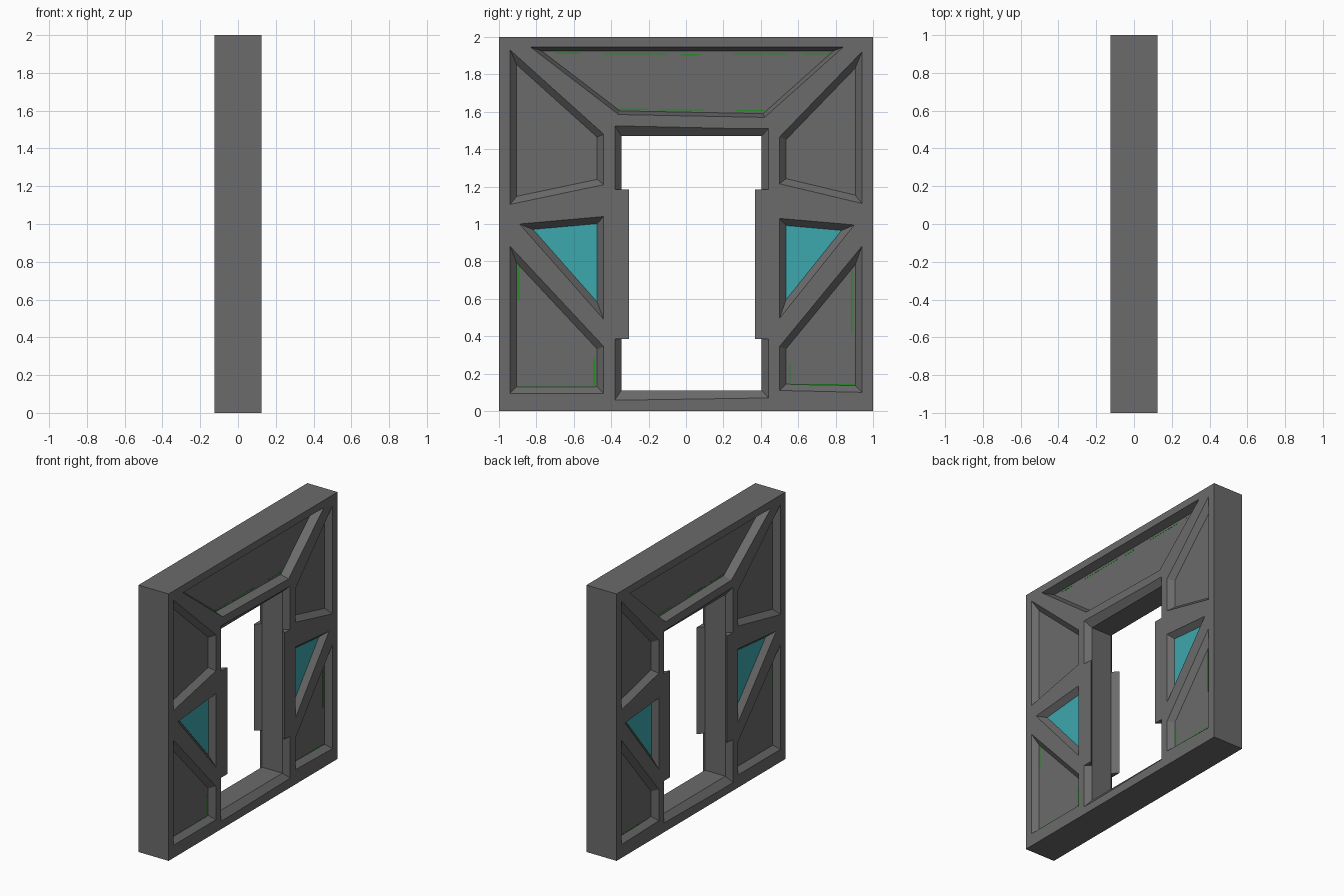
import bpy, bmesh
from mathutils import Vector

if "Cube" in bpy.data.objects:
    bpy.data.objects.remove(bpy.data.objects["Cube"])

HALF = 0.125      # half wall thickness
DEPTH = 0.04      # recess depth


def material(name, rgb):
    m = bpy.data.materials.new(name)
    m.diffuse_color = (*rgb, 1)
    m.use_nodes = True
    m.node_tree.nodes["Principled BSDF"].inputs["Base Color"].default_value = m.diffuse_color
    return m


GREY = material("grey_metal", (0.145, 0.145, 0.145))
CYAN = material("cyan_glass", (0.046, 0.39, 0.42))
GREEN = material("green_trim", (0.018, 0.27, 0.018))


def inset(poly, w):
    """Mitred inward offset of a convex (y, z) outline."""
    pts = [Vector(p) for p in poly]
    n = len(pts)
    area = sum(pts[i - 1].x * pts[i].y - pts[i].x * pts[i - 1].y for i in range(n))
    s = 1 if area > 0 else -1
    out = []
    for i in range(n):
        a = (pts[i] - pts[i - 1]).normalized()
        b = (pts[(i + 1) % n] - pts[i]).normalized()
        na, nb = Vector((-a.y, a.x)) * s, Vector((-b.y, b.x)) * s
        out.append(pts[i] + (na + nb) * (w / (1 + na.dot(nb))))
    return out


def loft(name, sections, mat):
    """Solid between two matching loops of 3D points."""
    bm = bmesh.new()
    r0, r1 = [[bm.verts.new(p) for p in s] for s in sections]
    n = len(r0)
    bm.faces.new(r0)
    bm.faces.new(r1)
    for i in range(n):
        bm.faces.new((r0[i - 1], r0[i], r1[i], r1[i - 1]))
    bmesh.ops.recalc_face_normals(bm, faces=bm.faces)
    me = bpy.data.meshes.new(name)
    bm.to_mesh(me)
    bm.free()
    me.materials.append(mat)
    ob = bpy.data.objects.new(name, me)
    bpy.context.collection.objects.link(ob)
    return ob


def prism(name, poly, x0, x1, mat):
    return loft(name, [[(x, p[0], p[1]) for p in poly] for x in (x0, x1)], mat)


cutters = []


def recess(outer, inner, side, depth):
    """Tapered cutter, continued slightly beyond the wall face."""
    ext = 0.01
    out = [Vector(o) + (Vector(o) - Vector(i)) * (ext / depth) for o, i in zip(outer, inner)]
    cutters.append(loft("recess_cutter", [
        [(side * (HALF + ext), p[0], p[1]) for p in out],
        [(side * (HALF - depth), p[0], p[1]) for p in inner]], GREY))


# Outlines in (y, z)
top_panel = [(-.83, 1.945), (.84, 1.945), (.42, 1.57), (-.36, 1.585)]
side_panels = [
    [(-.94, 1.93), (-.44, 1.48), (-.44, 1.21), (-.94, 1.105)],
    [(.94, 1.92), (.50, 1.465), (.50, 1.215), (.94, 1.11)],
    [(-.94, .88), (-.44, .345), (-.44, .095), (-.94, .095)],
    [(.94, .88), (.50, .345), (.50, .11), (.94, .10)],
]
windows = [[(-.89, 1.0), (-.44, 1.04), (-.44, .49)],
           [(.90, .995), (.50, 1.03), (.50, .495)]]
door_outer = [(-.38, .06), (.44, .07), (.44, 1.51), (-.38, 1.525)]
door_inner = [(-.345, .11), (.405, .11), (.405, 1.47), (-.345, 1.47)]

# Wall slab
wall = prism("wall", [(-1, 0), (1, 0), (1, 2), (-1, 2)], -HALF, HALF, GREY)

# Doorway tunnel, then recesses on both faces
cutters.append(prism("doorway_cutter", door_inner, -0.2, 0.2, GREY))
TOP_DEPTH = 0.06
for side in (1, -1):
    recess(door_outer, door_inner, side, DEPTH)
    recess(top_panel, inset(top_panel, .02), side, TOP_DEPTH)
    for p in side_panels + windows:
        recess(p, inset(p, .035), side, DEPTH)

for c in cutters:
    mod = wall.modifiers.new("cut", 'BOOLEAN')
    mod.operation = 'DIFFERENCE'
    mod.solver = 'EXACT'
    mod.object = c
bpy.context.view_layer.update()
cut_mesh = bpy.data.meshes.new_from_object(
    wall.evaluated_get(bpy.context.evaluated_depsgraph_get()))
wall.modifiers.clear()
wall.data = cut_mesh
for c in cutters:
    bpy.data.objects.remove(c)

# Green trim slivers: (y0, z0, y1, z1)
low_trim = [(-.9, .59, -.89, .79), (-.9, .125, -.49, .132), (-.495, .14, -.487, .28),
            (.882, .42, .89, .75), (.56, .138, .9, .145), (.552, .15, .56, .25)]
top_trim = [(-.70, 1.908, -.57, 1.916), (-.44, 1.905, -.1, 1.911), (-.03, 1.9, .07, 1.91),
            (.25, 1.905, .55, 1.911), (.62, 1.905, .77, 1.911),
            (-.37, 1.61, -.2, 1.617), (-.15, 1.607, .1, 1.613), (.27, 1.604, .42, 1.61)]

for side in (1, -1):
    floor = side * (HALF - DEPTH)
    # Triangular window panes
    for p in windows:
        prism("window_pane", inset(p, .035), floor - side * .002, floor + side * .002, CYAN)
    # Trim
    for trims, depth in ((low_trim, DEPTH), (top_trim, TOP_DEPTH)):
        f = side * (HALF - depth)
        for a, b, c, d in trims:
            prism("trim_strip", [(a, b), (c, b), (c, d), (a, d)],
                  f - side * .001, f + side * .001, GREEN)
    # Wedge-shaped door jambs
    for ys in ((-.38, -.305, -.345), (.44, .37, .405)):
        tri = [(side * HALF, ys[0]), (side * HALF, ys[1]), (floor, ys[2])]
        loft("door_jamb", [[(x, y, z) for x, y in tri] for z in (.385, 1.185)], GREY)
